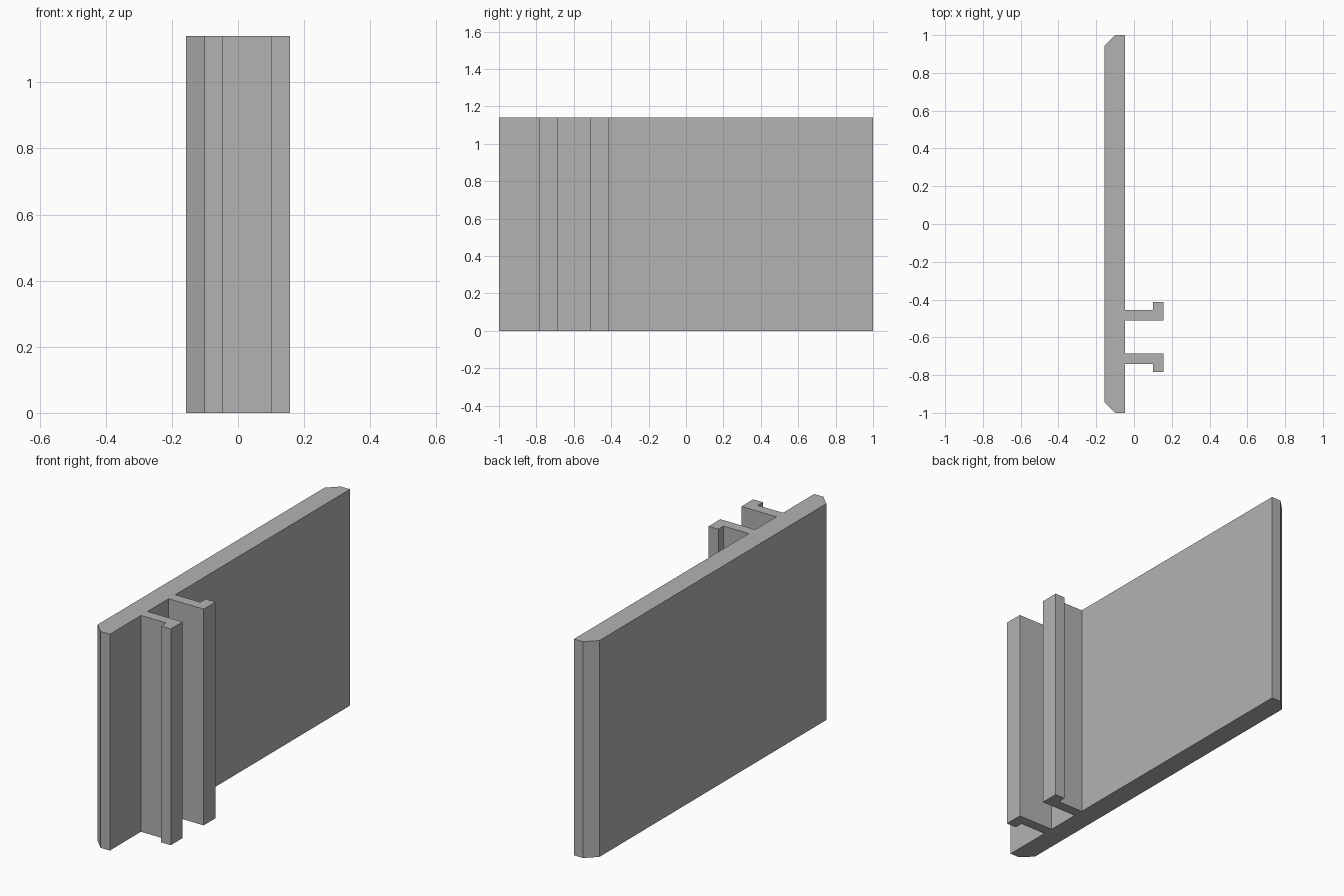
import bpy
import bmesh

cube = bpy.data.objects.get("Cube")
if cube:
    bpy.data.objects.remove(cube, do_unlink=True)

HEIGHT = 1.14
BACK, FACE = -0.157, -0.047      # board thickness along x
LIP, TIP = 0.10, 0.157           # hooked lip along x
CHAMFER = 0.056
RAIL_MID = -0.598                # the two rails mirror about this y

grey = bpy.data.materials.new("plain_grey")
grey.use_nodes = True
colour = (0.448, 0.448, 0.448, 1)
grey.diffuse_color = colour
grey.node_tree.nodes["Principled BSDF"].inputs["Base Color"].default_value = colour

# Hooked rail outline, from the inner side out to the lip and back
rail = [(FACE, 0.088), (TIP, 0.088), (TIP, 0.186),
        (LIP, 0.186), (LIP, 0.143), (FACE, 0.143)]
front_rail = [(x, RAIL_MID - d) for x, d in reversed(rail)]
rear_rail = [(x, RAIL_MID + d) for x, d in rail]

# Board outline with chamfered back corners, joined to both rails
outline = [(BACK, -1 + CHAMFER), (BACK + CHAMFER, -1), (FACE, -1)]
outline += front_rail + rear_rail
outline += [(FACE, 1), (BACK + CHAMFER, 1), (BACK, 1 - CHAMFER)]

# Extrude the outline to full height
bm = bmesh.new()
base = bm.faces.new([bm.verts.new((x, y, 0)) for x, y in outline])
grown = bmesh.ops.extrude_face_region(bm, geom=[base], use_keep_orig=True)
top = [v for v in grown["geom"] if isinstance(v, bmesh.types.BMVert)]
bmesh.ops.translate(bm, verts=top, vec=(0, 0, HEIGHT))
bmesh.ops.recalc_face_normals(bm, faces=bm.faces)

mesh = bpy.data.meshes.new("panel_with_rails")
bm.to_mesh(mesh)
bm.free()
mesh.materials.append(grey)
panel = bpy.data.objects.new("panel_with_rails", mesh)
bpy.context.collection.objects.link(panel)
